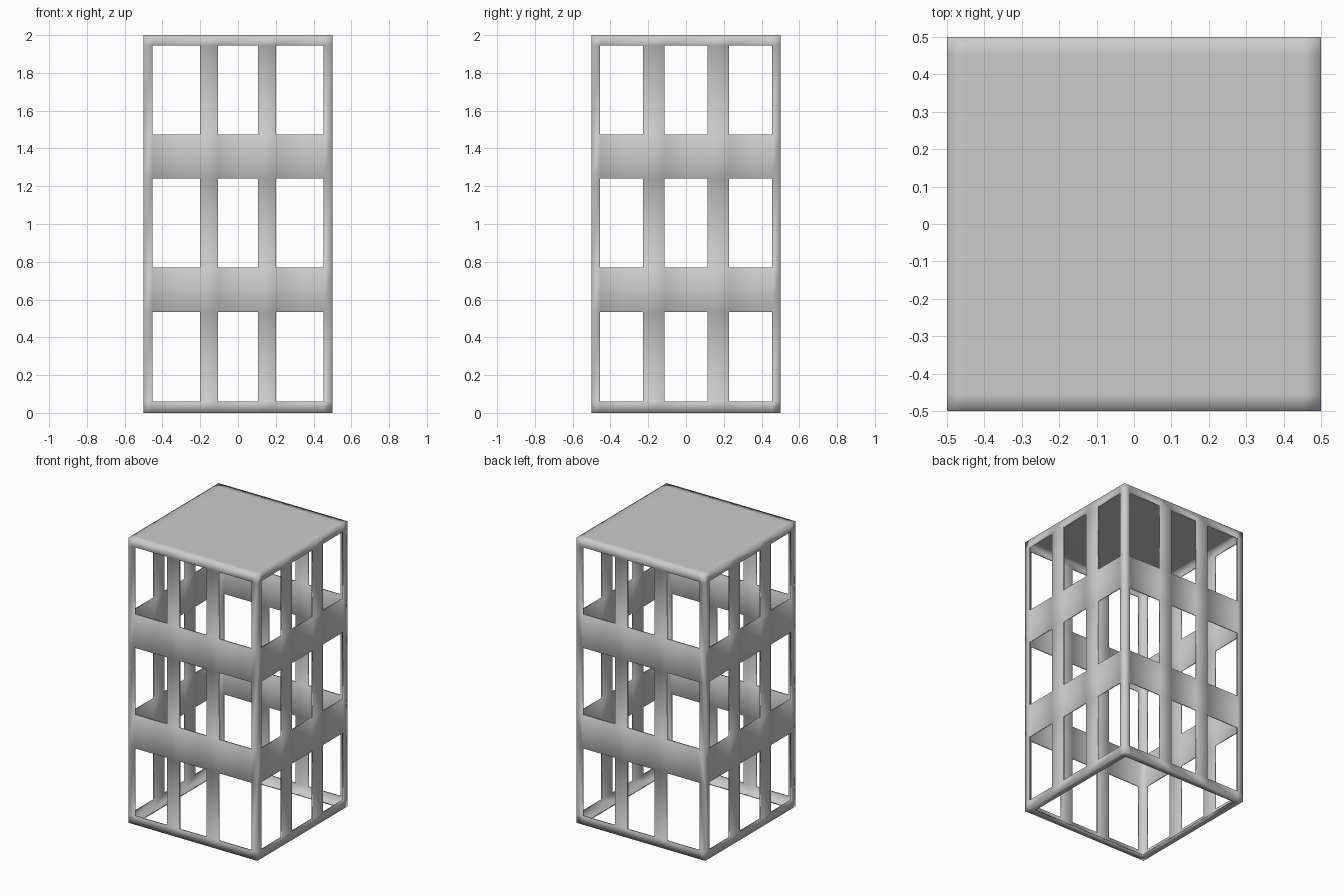
import bpy, bmesh

if "Cube" in bpy.data.objects:
    bpy.data.objects.remove(bpy.data.objects["Cube"])

# Grid lines: odd-numbered cells are window openings
XS = [-0.5, -0.453, -0.2, -0.105, 0.105, 0.2, 0.453, 0.5]
YS = [-0.5, -0.455, -0.228, -0.114, 0.114, 0.228, 0.455, 0.5]
ZS = [0, 0.06, 0.535, 0.77, 1.24, 1.475, 1.945, 2.0]

bm = bmesh.new()


def panel(us, vs, place, is_open):
    """Grid of quads mapped into space, skipping the open cells."""
    for i in range(len(us) - 1):
        for j in range(len(vs) - 1):
            if is_open(i, j):
                continue
            corners = [(us[i], vs[j]), (us[i + 1], vs[j]),
                       (us[i + 1], vs[j + 1]), (us[i], vs[j + 1])]
            bm.faces.new([bm.verts.new(place(u, v)) for u, v in corners])


def window(i, j):
    return i % 2 == 1 and j % 2 == 1


# Four walls with a 3 x 3 set of windows each
for s in (-0.5, 0.5):
    panel(XS, ZS, lambda u, v: (u, s, v), window)
    panel(YS, ZS, lambda u, v: (s, u, v), window)

# Closed roof, and a narrow rim round the open bottom
panel(XS, YS, lambda u, v: (u, v, 2.0), lambda i, j: False)
panel(XS, YS, lambda u, v: (u, v, 0.0),
      lambda i, j: 0 < i < 6 and 0 < j < 6)

# Weld the panels into one smooth shell
bmesh.ops.remove_doubles(bm, verts=bm.verts, dist=0.0005)
bmesh.ops.recalc_face_normals(bm, faces=bm.faces)
roof = [f for f in bm.faces if f.calc_center_median().z > 1.999]
if roof[0].normal.z < 0:
    bmesh.ops.reverse_faces(bm, faces=bm.faces)
for f in bm.faces:
    f.smooth = True

mesh = bpy.data.meshes.new("tower_frame")
bm.to_mesh(mesh)
bm.free()
tower = bpy.data.objects.new("tower_frame", mesh)
bpy.context.collection.objects.link(tower)

# Thin wall thickness, giving shallow window reveals
shell = tower.modifiers.new("wall_thickness", 'SOLIDIFY')
shell.thickness = 0.01
shell.offset = -1
